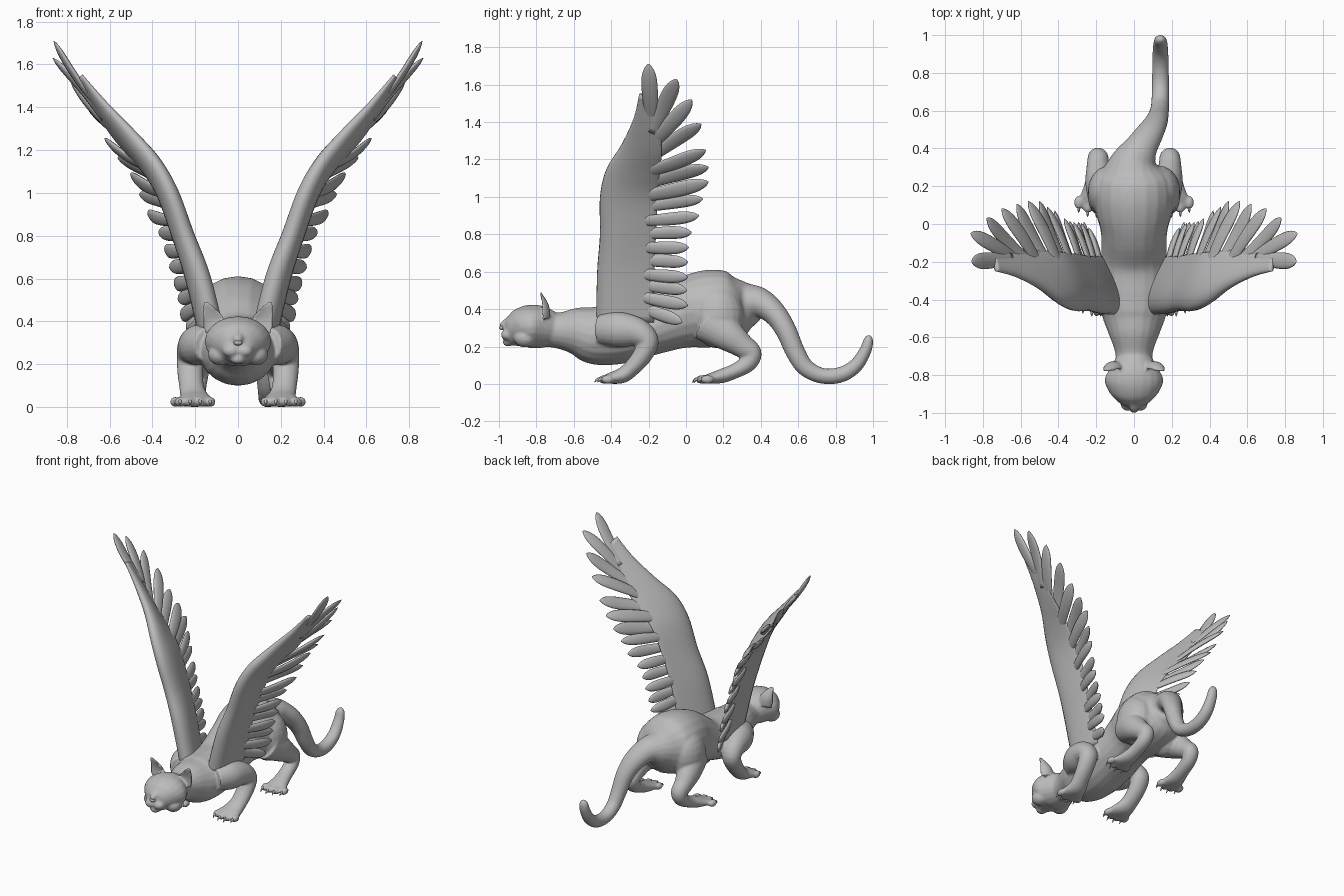
import bpy, bmesh, math
from mathutils import Vector, Matrix

cube = bpy.data.objects.get("Cube")
if cube:
    bpy.data.objects.remove(cube)

clay = bpy.data.materials.new("clay_grey")
clay.use_nodes = True
clay.diffuse_color = (0.5, 0.5, 0.5, 1)
clay.node_tree.nodes["Principled BSDF"].inputs["Base Color"].default_value = (0.5, 0.5, 0.5, 1)
X = Vector((1, 0, 0))


def smooth_path(pts, steps):
    """Catmull-Rom through tuples of any length."""
    out = []
    for i in range(len(pts) - 1):
        a, b, c, d = pts[max(i - 1, 0)], pts[i], pts[i + 1], pts[min(i + 2, len(pts) - 1)]
        for k in range(steps):
            t = k / steps
            out.append([q + t / 2 * (r - p + t * (2 * p - 5 * q + 4 * r - s + t * (3 * (q - r) + s - p)))
                        for p, q, r, s in zip(a, b, c, d)])
    return out + [list(pts[-1])]


def loft(bm, stations, sides=20, taper=0, cup=False):
    """Skin elliptical rings given as (centre, half axis u, half axis v)."""
    rings = []
    for c, u, v in stations:
        ring = []
        for i in range(sides):
            a = 2 * math.pi * i / sides
            co, si = math.cos(a), math.sin(a)
            if cup and si < 0:
                si *= -0.35
            ring.append(bm.verts.new(c + u * co + v * si * (1 - taper * co)))
        rings.append(ring)
    for r, s in zip(rings, rings[1:]):
        for i in range(sides):
            j = (i + 1) % sides
            bm.faces.new((r[i], r[j], s[j], s[i]))
    bm.faces.new(rings[0][::-1])
    bm.faces.new(rings[-1])


def tube(bm, pts, signs=(1,), steps=5, cup=False):
    """Smooth limb through (x, y, z, half width, half depth)."""
    for s in signs:
        path = smooth_path([(p[0] * s, *p[1:]) for p in pts], steps)
        pos = [Vector(p[:3]) for p in path]
        stations = []
        for i, p in enumerate(path):
            t = (pos[min(i + 1, len(pos) - 1)] - pos[max(i - 1, 0)]).normalized()
            side = (X - t * t.x).normalized()
            stations.append((pos[i], side * p[3], t.cross(side) * p[4]))
        loft(bm, stations, cup=cup)


def ball(bm, centre, size, signs=(1,), tilt=0):
    for s in signs:
        m = Matrix.Translation((centre[0] * s, centre[1], centre[2])) @ Matrix.Rotation(tilt * s, 4, 'Y')
        bmesh.ops.create_uvsphere(bm, u_segments=20, v_segments=12, radius=1,
                                  matrix=m @ Matrix.Diagonal((*size, 1)))


def finish(bm, name):
    bmesh.ops.recalc_face_normals(bm, faces=bm.faces)
    for f in bm.faces:
        f.smooth = True
    me = bpy.data.meshes.new(name)
    bm.to_mesh(me)
    bm.free()
    me.materials.append(clay)
    ob = bpy.data.objects.new(name, me)
    bpy.context.collection.objects.link(ob)
    return ob


BOTH = (1, -1)
body = bmesh.new()

# Torso flowing into the curled tail
tube(body, [(0, -.80, .29, .09, .085), (0, -.68, .285, .10, .097), (0, -.58, .28, .135, .13),
            (0, -.48, .26, .17, .157), (0, -.35, .265, .185, .157), (0, -.2, .295, .175, .145),
            (0, -.05, .36, .175, .178), (0, .05, .39, .2, .2), (0, .15, .405, .215, .207),
            (0, .25, .41, .195, .185), (.005, .33, .425, .13, .125), (.035, .4, .43, .09, .082),
            (.08, .475, .375, .075, .064), (.115, .535, .285, .062, .056), (.132, .585, .17, .052, .052),
            (.138, .64, .087, .047, .047), (.14, .73, .043, .045, .042), (.14, .83, .05, .044, .042),
            (.14, .91, .1, .042, .038), (.14, .96, .18, .037, .032), (.14, .975, .235, .03, .026),
            (.14, .978, .262, .01, .01)])

# Head, nose bridge, cheeks, chin and ears
tube(body, [(0, -.68, .285, .08, .08), (0, -.76, .3, .125, .11), (0, -.82, .307, .155, .117),
            (0, -.87, .3, .142, .11), (0, -.91, .285, .112, .092), (0, -.95, .27, .07, .066),
            (0, -.975, .268, .04, .04)])
tube(body, [(0, -.84, .385, .05, .035), (0, -.92, .345, .034, .028), (0, -.975, .315, .024, .022),
            (0, -.992, .305, .01, .01)])
ball(body, (.032, -.955, .262), (.04, .035, .03), BOTH)
ball(body, (0, -.95, .222), (.035, .03, .022))
ball(body, (.085, -.86, .245), (.055, .06, .05), BOTH)
tube(body, [(.1, -.775, .36, .06, .05), (.118, -.775, .41, .05, .045), (.14, -.782, .46, .03, .026),
            (.156, -.786, .5, .008, .007)], BOTH, cup=True)
# Brow ridges
tube(body, [(.03, -.925, .352, .012, .01), (.07, -.905, .366, .016, .013), (.115, -.87, .355, .01, .01)], BOTH)

# Forelegs
tube(body, [(.14, -.46, .29, .07, .08), (.185, -.36, .29, .085, .095), (.21, -.26, .275, .075, .078),
            (.222, -.205, .225, .065, .06), (.222, -.235, .15, .06, .052), (.215, -.29, .085, .058, .045),
            (.205, -.34, .046, .068, .042), (.2, -.4, .031, .085, .031), (.2, -.44, .024, .078, .022)], BOTH)
# Haunches and hind legs
ball(body, (.13, .17, .36), (.115, .14, .17), BOTH)
tube(body, [(.15, .12, .34, .09, .12), (.18, .22, .265, .078, .09), (.19, .3, .205, .062, .066),
            (.19, .35, .163, .055, .055), (.195, .33, .11, .05, .047), (.2, .26, .068, .05, .04),
            (.208, .19, .042, .06, .038), (.215, .13, .029, .075, .028), (.222, .09, .022, .068, .02)], BOTH)

# Toes and claws
claws = bmesh.new()
for px, py, turn in ((.2, -.425, 0), (.222, .1, .25)):
    for k in (-1.5, -.5, .5, 1.5):
        x = px + k * .047
        y = py - .012 + .008 * k * k + turn * k * .02
        ball(body, (x, y, .024), (.025, .036, .024), BOTH)
        tube(claws, [(x, y - .024, .028, .008, .009), (x, y - .042, .022, .006, .007),
                     (x, y - .054, .008, .001, .001)], BOTH, steps=3)

ob = finish(body, "body")
remesh = ob.modifiers.new("blend", 'REMESH')
remesh.mode = 'VOXEL'
remesh.voxel_size = .008
remesh.use_smooth_shade = True
soften = ob.modifiers.new("soften", 'SMOOTH')
soften.factor = .5
soften.iterations = 5
finish(claws, "claws")

# Narrow eyes and nose
eyes = bmesh.new()
ball(eyes, (.068, -.913, .328), (.032, .02, .012), BOTH, -.2)
finish(eyes, "eyes")
nose = bmesh.new()
ball(nose, (0, -.985, .3), (.02, .014, .012))
finish(nose, "nose")

# Wing arm: leading edge xyz, trailing edge xyz, half thickness
ARM = [(.1, -.48, .34, .17, -.17, .33, .05), (.165, -.475, .6, .23, -.17, .6, .05),
       (.24, -.46, .8, .29, -.16, .8, .045), (.31, -.46, 1, .37, -.15, 1, .043),
       (.385, -.425, 1.15, .47, -.14, 1.13, .038), (.49, -.345, 1.28, .57, -.13, 1.24, .03),
       (.62, -.28, 1.42, .66, -.14, 1.37, .02), (.73, -.25, 1.55, .74, -.17, 1.52, .01)]
# Flight feathers: base height, tip xyz
FEATHERS = [(1.38, .86, -.2, 1.71), (1.33, .865, -.05, 1.63), (1.26, .78, .03, 1.52), (1.19, .7, .08, 1.39),
            (1.12, .62, .105, 1.25), (1.06, .56, .12, 1.16), (1, .5, .12, 1.08), (.94, .46, .09, .99),
            (.87, .42, .07, .9), (.8, .37, .03, .81), (.73, .34, .015, .73), (.66, .32, .01, .65),
            (.59, .295, .01, .57), (.53, .28, .005, .5), (.47, .265, .01, .42), (.41, .24, -.02, .33)]
SHAPE = [(0, .7), (.3, .9), (.6, 1), (.8, .9), (.93, .55), (1, .08)]


def wing(name, sign):
    bm = bmesh.new()
    arm = smooth_path(ARM, 5)
    stations = []
    for i, p in enumerate(arm):
        lead, trail = Vector(p[:3]), Vector(p[3:6])
        q, r = arm[max(i - 1, 0)], arm[min(i + 1, len(arm) - 1)]
        span = Vector(r[:3]) - Vector(q[:3])
        u = (trail - lead) / 2
        stations.append(((lead + trail) / 2, u, span.cross(u).normalized() * p[6]))
    loft(bm, stations, 24, taper=.55)
    for k, (z, *tip) in enumerate(FEATHERS):
        i = min(range(1, len(arm) - 1), key=lambda n: abs(arm[n][5] - z))
        root = Vector(arm[i][3:6]).lerp(Vector(arm[i][:3]), .3)
        root.z += z - arm[i][5]
        tip = Vector(tip)
        span = Vector(arm[i + 1][3:6]) - Vector(arm[i - 1][3:6])
        run = tip - root
        # The outermost feathers fan along the span, so use the chord there
        normal = span.cross(Vector((.2, .97, 0))).normalized()
        normal = (normal - run * (normal.dot(run) / run.length_squared)).normalized()
        across = run.cross(normal).normalized()
        width = .044 if k < 7 else .036
        loft(bm, [(root + run * t + normal * .02 * math.sin(math.pi * t) * (k % 2 - .5),
                   normal * .015 * w, across * width * w)
                  for t, w in smooth_path(SHAPE, 3)], 12)
    bmesh.ops.scale(bm, vec=(sign, 1, 1), verts=bm.verts)
    finish(bm, name)


wing("left_wing", 1)
wing("right_wing", -1)
